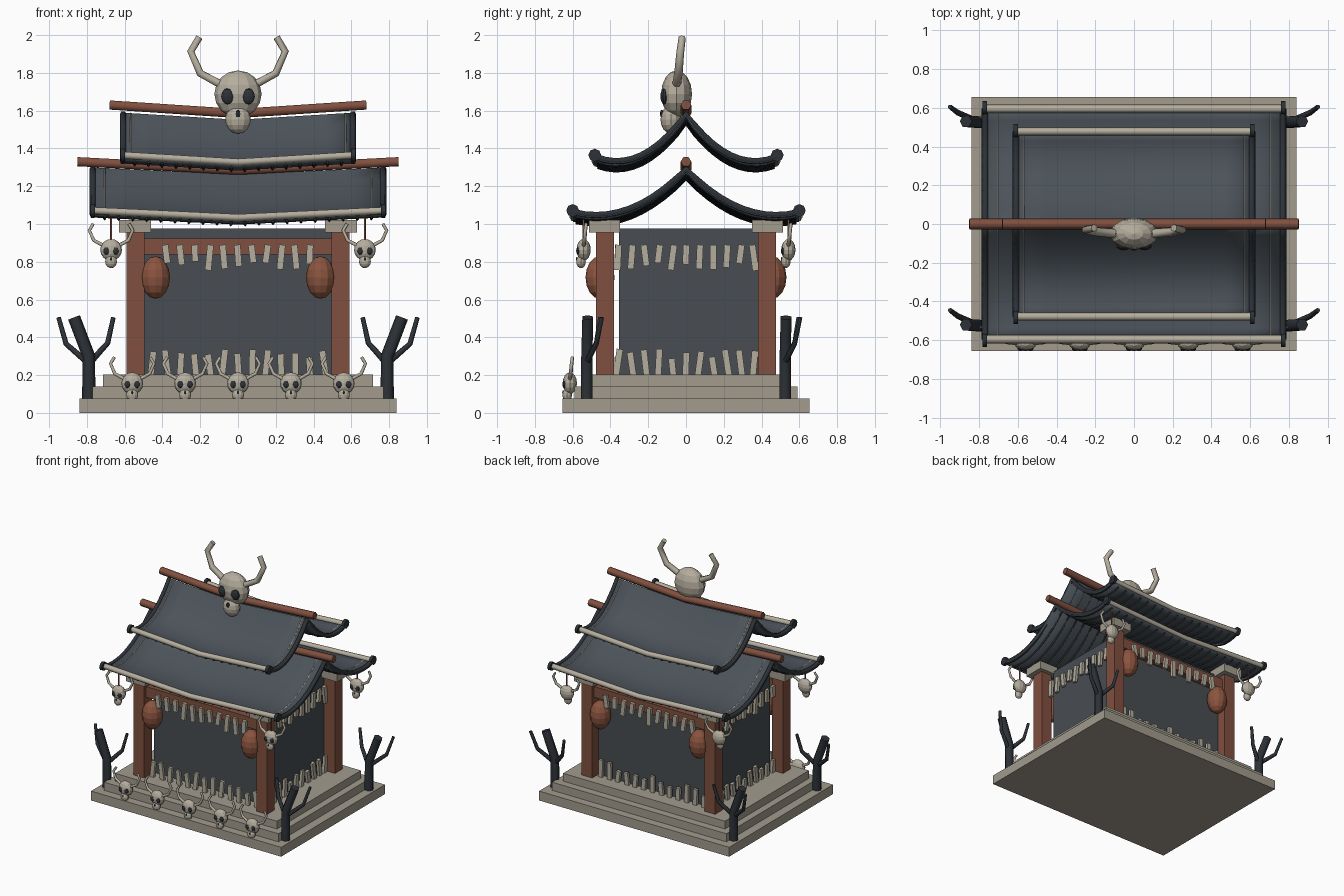
import bpy, bmesh, math, random
from mathutils import Matrix, Vector

random.seed(4)
if bpy.data.objects.get("Cube"):
    bpy.data.objects.remove(bpy.data.objects["Cube"], do_unlink=True)


def material(name, *rgb):
    m = bpy.data.materials.new(name)
    m.use_nodes = True
    m.diffuse_color = (*rgb, 1)
    m.node_tree.nodes["Principled BSDF"].inputs["Base Color"].default_value = (*rgb, 1)
    return m


STONE = material("pale stone", .36, .33, .27)
BONE = material("bone", .46, .42, .34)
WOOD = material("red brown wood", .22, .08, .05)
LANTERN = material("lantern clay", .26, .09, .05)
SLATE = material("slate roof", .07, .085, .1)
WALL = material("dark wall", .065, .075, .085)
BLACK = material("charred wood", .026, .032, .039)


def finish(name, bm, mat):
    mesh = bpy.data.meshes.new(name)
    bm.to_mesh(mesh)
    bm.free()
    mesh.materials.append(mat)
    ob = bpy.data.objects.new(name, mesh)
    bpy.context.collection.objects.link(ob)
    return ob


def box(name, center, size, mat, tilt=0, turn=0):
    bm = bmesh.new()
    bmesh.ops.create_cube(bm, size=1)
    m = (Matrix.Translation(center) @ Matrix.Rotation(turn, 4, 'Z')
         @ Matrix.Rotation(tilt, 4, 'Y') @ Matrix.Diagonal((*size, 1)))
    bm.transform(m)
    return finish(name, bm, mat)


def ball(name, center, radii, mat, segments=12, rings=8):
    bm = bmesh.new()
    bmesh.ops.create_uvsphere(bm, u_segments=segments, v_segments=rings, radius=1)
    bm.transform(Matrix.Translation(center) @ Matrix.Diagonal((*radii, 1)))
    return finish(name, bm, mat)


def tube(name, points, radius, mat, ends=1, resolution=1):
    """Capped sweep along points, tapering to radius * ends."""
    cu = bpy.data.curves.new(name, 'CURVE')
    cu.dimensions = '3D'
    cu.bevel_depth, cu.bevel_resolution, cu.use_fill_caps = radius, resolution, True
    sp = cu.splines.new('POLY')
    sp.points.add(len(points) - 1)
    for i, p in enumerate(points):
        sp.points[i].co = (*p, 1)
        sp.points[i].radius = 1 + (ends - 1) * i / (len(points) - 1)
    cu.materials.append(mat)
    ob = bpy.data.objects.new(name, cu)
    bpy.context.collection.objects.link(ob)
    select([ob])
    bpy.ops.object.convert(target='MESH')
    return bpy.context.object


def select(obs):
    bpy.ops.object.select_all(action='DESELECT')
    for o in obs:
        o.select_set(True)
    bpy.context.view_layer.objects.active = obs[0]


# Stepped base and wall block
box("base_step_low", (0, 0, .0375), (1.68, 1.31, .075), STONE)
box("base_step_middle", (0, 0, .107), (1.54, 1.18, .066), STONE)
box("base_step_top", (0, 0, .17), (1.43, 1.06, .065), STONE)
box("inner_wall", (0, .02, .588), (.99, .75, .775), WALL)

# Pillars, capitals, lanterns and beams
for sy in (-1, 1):
    for sx in (-1, 1):
        box("pillar", (sx * .543, sy * .428, .58), (.095, .095, .76), WOOD)
        box("pillar_capital", (sx * .545, sy * .432, .988), (.17, .165, .066), STONE)
        ball("lantern", (sx * .437, sy * .455, .717), (.077, .077, .113), LANTERN)
    box("cross_beam", (0, sy * .42, .88), (1, .06, .085), WOOD)


# Rows of crooked bone slats on all four sides
def slats(name, count, span, z, place, turn):
    for i in range(count):
        u = -span + 2 * span * i / (count - 1)
        h = random.uniform(.085, .14)
        top = z > .5
        zc = z - h / 2 if top else z + h / 2
        box(name, (*place(u), zc), (.034, .022, h), BONE, random.uniform(-.16, .16), turn)


for s in (-1, 1):
    slats("front_back_upper_slat", 11, .38, .89, lambda u: (u, s * .462), 0)
    slats("front_back_lower_slat", 13, .455, .2, lambda u: (u, s * .42), 0)
    slats("side_upper_slat", 11, .36, .89, lambda u: (s * .515, u), math.pi / 2)
    slats("side_lower_slat", 11, .36, .2, lambda u: (s * .515, u), math.pi / 2)


# Swept roofs, sagging to the middle of their length
def roof(name, half_x, half_y, peak, slope, curl, ridge_half, ridge_z, seam_x):
    def at(x, y, dz=0):
        z = peak - slope * abs(y) + curl * y * y
        return Vector((x, y, z + .038 * (abs(x) / half_x - 1) + dz))

    ys = [half_y * i / 10 for i in range(-10, 11)]
    xs = [half_x * i / 4 for i in range(-4, 5)]
    bm = bmesh.new()
    grid = [[bm.verts.new(at(x, y)) for y in ys] for x in xs]
    for a, b in zip(grid, grid[1:]):
        for j in range(len(ys) - 1):
            bm.faces.new((a[j], b[j], b[j + 1], a[j + 1]))
    sheet = finish(name + "_sheet", bm, SLATE)
    solid = sheet.modifiers.new("thickness", 'SOLIDIFY')
    solid.thickness, solid.offset = .022, -1
    select([sheet])
    bpy.ops.object.shade_smooth_by_angle(angle=math.radians(25))

    # Rafters below, edge rolls and stitched seams
    n = round(half_x / .037)
    for i in range(1, n):
        x = -half_x + 2 * half_x * i / n
        tube(name + "_rafter", [at(x, y * .98, -.026) for y in ys], .008, BLACK, 1, 0)
    for s in (-1, 1):
        tube(name + "_edge_roll", [at(s * (half_x - .012), y, -.008) for y in ys], .018, BLACK)
        tube(name + "_seam", [at(s * seam_x, y, -.001) for y in ys], .004, BONE, 1, 0)
        # Eave trim with end knobs
        ends = [at(x, s * half_y) for x in (-half_x + .01, 0, half_x - .01)]
        tube(name + "_eave_trim", ends, .021, BONE)
        for e in (ends[0], ends[2]):
            tube(name + "_eave_knob", [e + Vector((d, s * .005, 0)) for d in (-.012, .012)],
                 .034, BLACK, 1, 2)
    tube(name + "_ridge_pole", [(-ridge_half, 0, ridge_z + .045), (0, 0, ridge_z),
                                (ridge_half, 0, ridge_z + .045)], .028, WOOD)


roof("lower_roof", .78, .595, 1.3, 1.02, 1.07, .85, 1.285, .705)
roof("upper_roof", .62, .478, 1.59, 1.35, 1.84, .68, 1.585, .57)

# Horned skull: one joined mesh, reused at a smaller size
parts = [ball("ridge_skull", (0, 0, 0), (.125, .082, .125), BONE),
         ball("jaw", (0, -.03, -.135), (.068, .055, .075), BONE),
         ball("nose_hole", (0, -.078, -.105), (.015, .01, .022), BLACK, 6, 4)]
for s in (-1, 1):
    parts.append(ball("eye_socket", (s * .055, -.064, -.012), (.036, .022, .043), BLACK, 10, 6))
    parts.append(tube("horn", [(s * .09, 0, .05), (s * .2, .01, .11), (s * .25, .02, .225),
                               (s * .205, .03, .3)], .024, BONE, .8))
select(parts)
bpy.ops.object.join()
skull = bpy.context.object
skull.location = (0, -.05, 1.688)


def small_skull(name, location):
    ob = bpy.data.objects.new(name, skull.data)
    ob.location = location
    ob.scale = (.46, .46, .46)
    bpy.context.collection.objects.link(ob)


for i in range(-2, 3):
    small_skull("step_skull", (i * .28, -.615, .157))
for sx in (-1, 1):
    for sy in (-1, 1):
        small_skull("hanging_skull", (sx * .672, sy * .542, .863))
        tube("skull_cord", [(sx * .672, sy * .542, .9), (sx * .672, sy * .542, 1.05)], .006, WOOD)

        # Dead trees on the corners of the lowest step
        def tree_path(*pts):
            return [(sx * x, sy * .525 + y, z) for x, y, z in pts]
        tube("tree_trunk", tree_path((.79, 0, .07), (.79, 0, .3), (.868, .005, .505)), .035, BLACK, .95)
        tube("outer_branch", tree_path((.8, 0, .27), (.91, .05, .365), (.95, .08, .505)), .017, BLACK, .7)
        tube("inner_branch", tree_path((.78, 0, .27), (.69, .05, .37), (.66, .07, .505)), .017, BLACK, .7)
